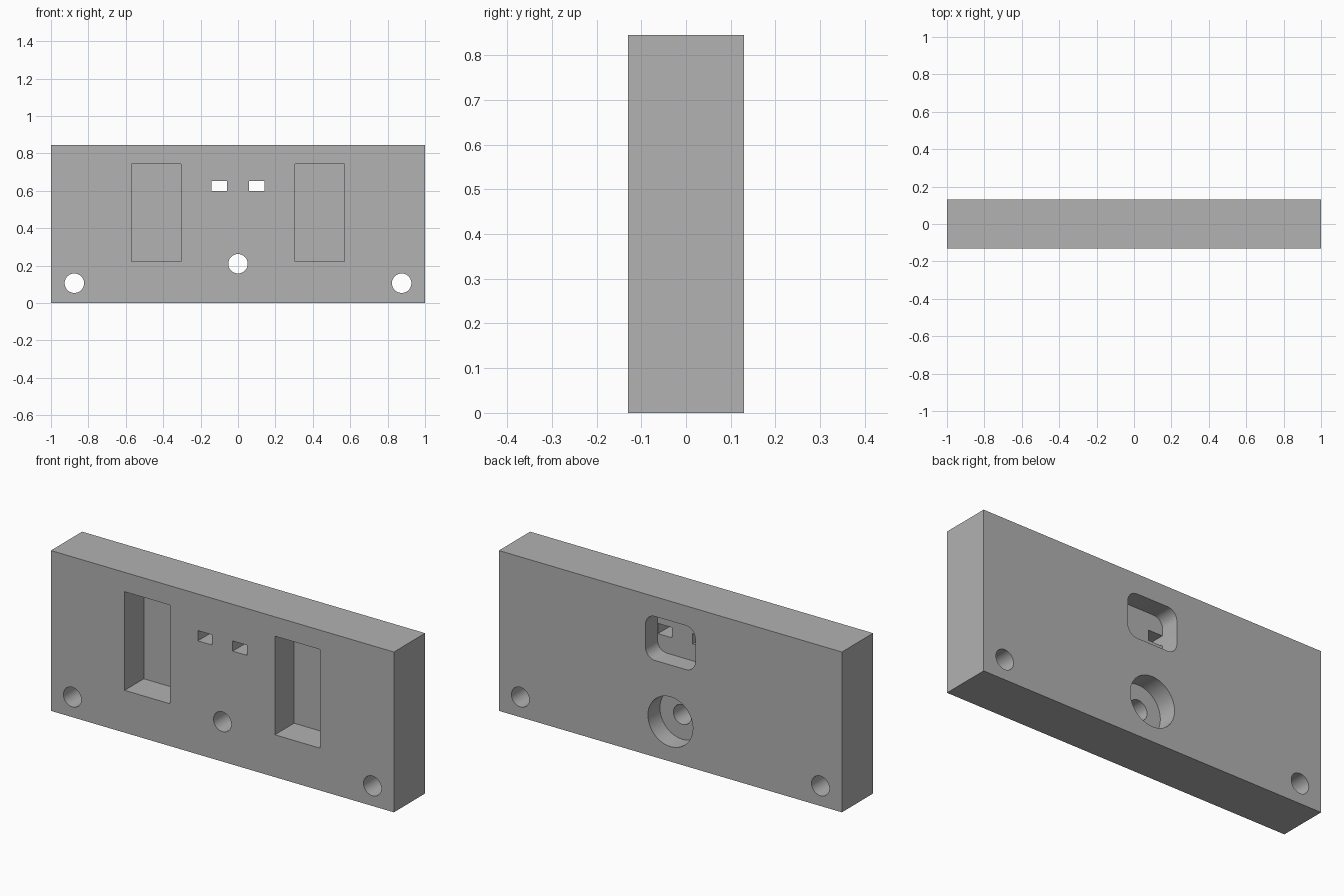
import bpy, bmesh
from math import cos, sin, pi

if "Cube" in bpy.data.objects:
    bpy.data.objects.remove(bpy.data.objects["Cube"], do_unlink=True)

FRONT, BACK, FLOOR, OUT = -0.13, 0.13, 0.03, 0.2
HEIGHT = 0.845

grey = bpy.data.materials.new("plain grey")
grey.use_nodes = True
grey.diffuse_color = (0.445, 0.445, 0.445, 1)
grey.node_tree.nodes["Principled BSDF"].inputs["Base Color"].default_value = grey.diffuse_color


def prism(name, outline, y0, y1):
    """Extrude an (x, z) outline from y0 to y1."""
    bm = bmesh.new()
    face = bm.faces.new([bm.verts.new((x, y0, z)) for x, z in outline])
    new = bmesh.ops.extrude_face_region(bm, geom=[face])["geom"]
    moved = [v for v in new if isinstance(v, bmesh.types.BMVert)]
    bmesh.ops.translate(bm, verts=moved, vec=(0, y1 - y0, 0))
    bmesh.ops.recalc_face_normals(bm, faces=bm.faces)
    mesh = bpy.data.meshes.new(name)
    bm.to_mesh(mesh)
    bm.free()
    mesh.materials.append(grey)
    obj = bpy.data.objects.new(name, mesh)
    bpy.context.collection.objects.link(obj)
    return obj


def rect(x0, x1, z0, z1):
    return [(x0, z0), (x1, z0), (x1, z1), (x0, z1)]


def circle(cx, cz, r, n=48):
    return [(cx + r * cos(2 * pi * i / n), cz + r * sin(2 * pi * i / n)) for i in range(n)]


def rounded_rect(cx, cz, half_w, half_h, r, n=8):
    points = []
    corners = [(1, 1), (-1, 1), (-1, -1), (1, -1)]
    for k, (sx, sz) in enumerate(corners):
        for i in range(n + 1):
            a = pi / 2 * (k + i / n)
            points.append((cx + sx * (half_w - r) + r * cos(a),
                           cz + sz * (half_h - r) + r * sin(a)))
    return points


block = prism("mounting_block", rect(-1, 1, 0, HEIGHT), FRONT, BACK)

cutters = [
    # rear recess and screw counterbore
    prism("rear_recess", rounded_rect(0, 0.625, 0.145, 0.116, 0.055), FLOOR, OUT),
    prism("counterbore", circle(0, 0.21, 0.131), FLOOR, OUT),
    prism("centre_hole", circle(0, 0.21, 0.052), -OUT, OUT),
]
for s in (-1, 1):
    # front pockets, small windows into the recess, corner holes
    cutters += [
        prism("front_pocket", rect(*sorted((s * 0.306, s * 0.57)), 0.223, 0.743), -OUT, FLOOR),
        prism("small_window", rect(*sorted((s * 0.06, s * 0.143)), 0.598, 0.652), -OUT, FLOOR + 0.03),
        prism("corner_hole", circle(s * 0.875, 0.106, 0.052), -OUT, OUT),
    ]

bpy.ops.object.select_all(action="DESELECT")
bpy.context.view_layer.objects.active = block
block.select_set(True)
for cutter in cutters:
    cutter.hide_render = True
    mod = block.modifiers.new(cutter.name, "BOOLEAN")
    mod.operation = "DIFFERENCE"
    mod.solver = "EXACT"
    mod.object = cutter
    bpy.ops.object.modifier_apply(modifier=mod.name)
    bpy.data.objects.remove(cutter, do_unlink=True)

bpy.ops.object.shade_smooth_by_angle(angle=pi / 6)
